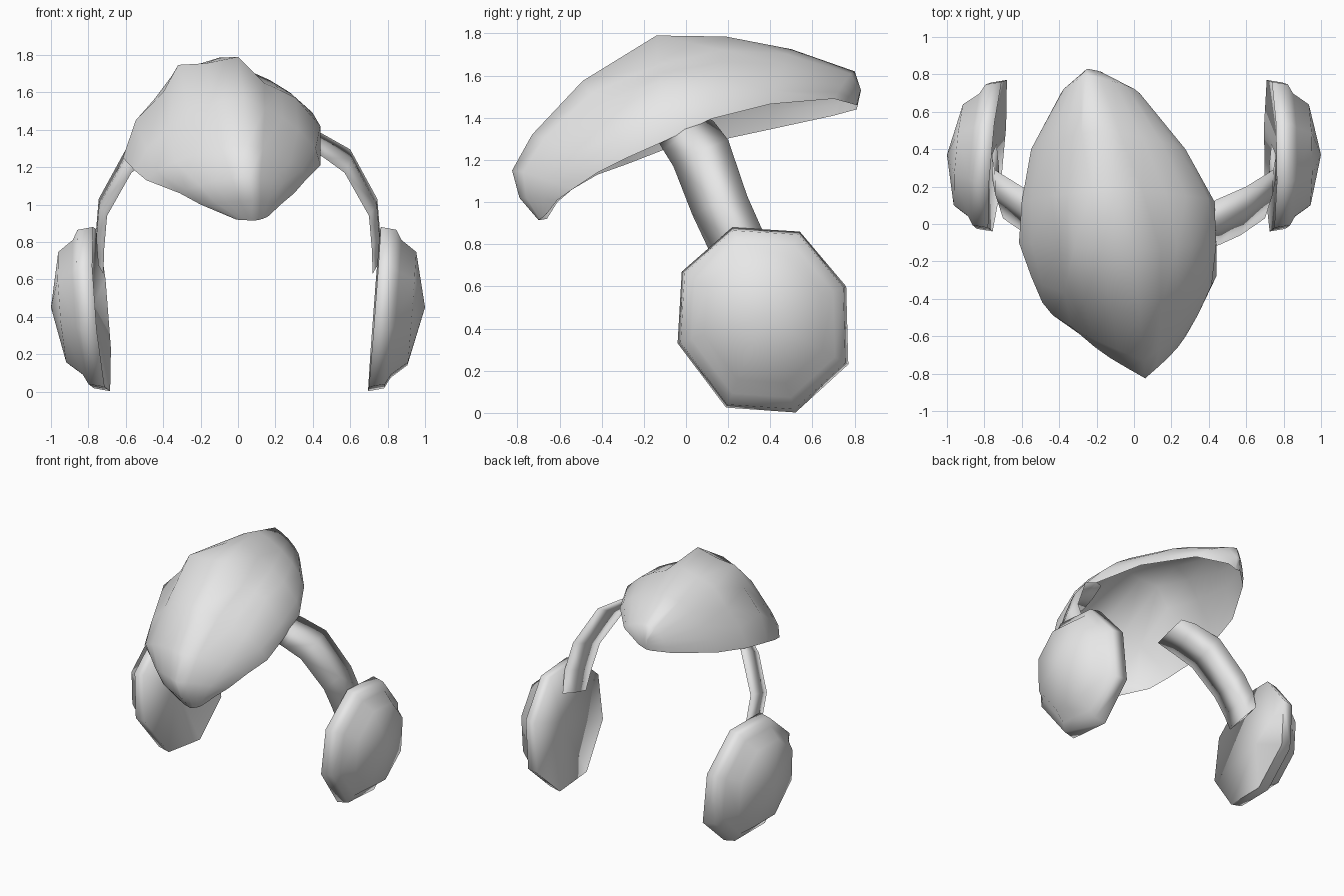
import bpy, bmesh, math
from mathutils import Vector

cube = bpy.data.objects.get("Cube")
if cube:
    bpy.data.objects.remove(cube, do_unlink=True)

grey = bpy.data.materials.new("light_grey")
grey.use_nodes = True
grey.diffuse_color = (0.8, 0.8, 0.8, 1)
grey.node_tree.nodes["Principled BSDF"].inputs["Base Color"].default_value = (0.8, 0.8, 0.8, 1)


def skin(name, rows, closed, angle):
    """Join rows (or closed rings) of points into one smooth skin."""
    bm = bmesh.new()
    grid = [[bm.verts.new(p) for p in row] for row in rows]
    n = len(rows[0])
    for a, b in zip(grid, grid[1:]):
        for i in range(n if closed else n - 1):
            j = (i + 1) % n
            bm.faces.new((a[i], a[j], b[j], b[i]))
    bmesh.ops.remove_doubles(bm, verts=bm.verts, dist=0.0005)
    bmesh.ops.recalc_face_normals(bm, faces=bm.faces)
    mesh = bpy.data.meshes.new(name)
    bm.to_mesh(mesh)
    bm.free()
    mesh.materials.append(grey)
    obj = bpy.data.objects.new(name, mesh)
    bpy.context.collection.objects.link(obj)
    bpy.ops.object.select_all(action='DESELECT')
    obj.select_set(True)
    bpy.context.view_layer.objects.active = obj
    bpy.ops.object.shade_smooth_by_angle(angle=math.radians(angle))


# Cap cross-section from rim to ridge: (sideways, up) fractions, plain and at the crown
PLAIN = [(0, 0), (.10, .24), (.28, .50), (.50, .73), (.75, .91)]
CROWN_LEFT = [(0, 0), (.11, .37), (.35, .65), (.48, .92), (.72, .935)]
CROWN_RIGHT = [(0, 0), (0, .26), (.30, .56), (.48, .64), (.68, .72)]


def side_curve(rim, ridge, crown, w):
    """Points from the rim up to the ridge, blending plain and crown sections."""
    pts = []
    for (nx, nz), (cx, cz), t in zip(PLAIN, crown, (0, .2, .4, .6, .8)):
        fx, fz = nx + (cx - nx) * w, nz + (cz - nz) * w
        fy = t * t + 1.1 * t * (1 - t)
        d = ridge - rim
        pts.append(rim + Vector((d.x * fx, d.y * fy, d.z * fz)))
    return pts


# Leaf-shaped hollow cap: rim y, left x z, ridge y x z, right x z, crown weight
stations = [
    (-.66, -.01, .92, -.70, .09, .915, .17, .945, 0),
    (-.61, -.20, 1.00, -.79, .08, 1.02, .24, 1.01, 0),
    (-.54, -.31, 1.06, -.825, .06, 1.15, .30, 1.06, 0),
    (-.42, -.49, 1.13, -.73, .05, 1.32, .37, 1.14, .1),
    (-.28, -.55, 1.18, -.49, .03, 1.575, .44, 1.21, .4),
    (-.10, -.615, 1.25, -.14, 0, 1.79, .44, 1.29, 1),
    (.12, -.60, 1.285, .19, -.10, 1.785, .43, 1.395, .4),
    (.40, -.55, 1.345, .50, -.19, 1.725, .275, 1.465, 0),
    (.70, -.39, 1.41, .80, -.25, 1.62, .03, 1.49, 0),
    (.81, -.27, 1.44, .83, -.25, 1.53, -.17, 1.46, 0),
    (.81, -.23, 1.44, .81, -.23, 1.44, -.23, 1.44, 0),
]
cap = []
for ye, xl, zl, yr, xr, zr, xe, ze, w in stations:
    left, ridge, right = Vector((xl, ye, zl)), Vector((xr, yr, zr)), Vector((xe, ye, ze))
    cap.append(side_curve(left, ridge, CROWN_LEFT, w) + [ridge]
               + side_curve(right, ridge, CROWN_RIGHT, w)[::-1])
skin("cap_shell", cap, False, 180)

# Curved flat arms: front edge and back edge of the strip
front = [(.34, -.15, 1.32), (.46, -.11, 1.25), (.57, -.06, 1.17), (.70, .03, .94), (.715, .11, .77), (.72, .17, .63)]
back = [(.36, .08, 1.41), (.44, .13, 1.385), (.60, .20, 1.295), (.745, .29, 1.03), (.76, .37, .85), (.735, .43, .70)]
# Octagonal pads: outline in y z, then scale and depth of each ring
outline = [(-.02, .67), (.22, .88), (.54, .86), (.76, .60), (.77, .23), (.52, .002), (.19, .025), (-.04, .33)]
rings = [(0, .05), (1, 0), (.965, .085), (.84, .115), (.69, .2), (0, .27)]
CY, CZ = .37, .45

for side, s, tilt_y in (("left", 1, -.01), ("right", -1, -.085)):
    arm = []
    for f, b in zip(front, back):
        f, b = Vector(f), Vector(b)
        mid, bulge = (f + b) / 2, Vector((.02, 0, .012))
        arm.append([Vector((s * p.x, p.y, p.z)) for p in (f, mid + bulge, b, mid - bulge * .3)])
    skin(side + "_arm", arm, True, 180)

    pad = []
    for scale, depth in rings:
        ring = []
        for y, z in outline:
            dy, dz = (y - CY) * scale, (z - CZ) * scale
            ring.append((s * (.73 + tilt_y * dy + .075 * dz + depth), CY + dy, CZ + dz))
        pad.append(ring)
    skin(side + "_pad", pad, True, 110)
